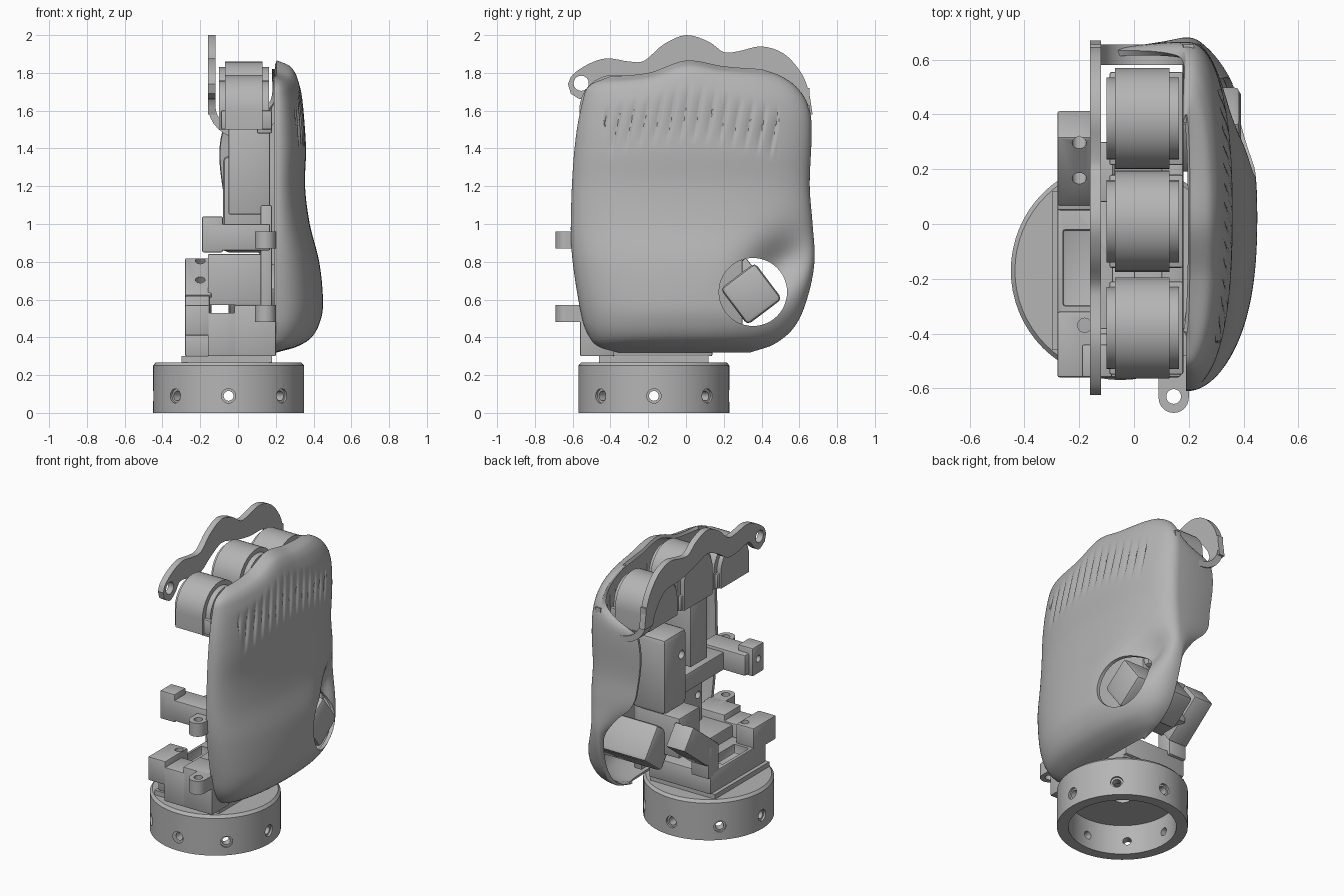
import bpy, bmesh, math
from mathutils import Matrix, Vector

cube = bpy.data.objects.get("Cube")
if cube:
    bpy.data.objects.remove(cube, do_unlink=True)

grey = bpy.data.materials.new("plain grey")
grey.use_nodes = True
grey.diffuse_color = (0.46, 0.46, 0.46, 1)
grey.node_tree.nodes["Principled BSDF"].inputs["Base Color"].default_value = (0.46, 0.46, 0.46, 1)


def finish(name, bm):
    bmesh.ops.recalc_face_normals(bm, faces=bm.faces)
    mesh = bpy.data.meshes.new(name)
    bm.to_mesh(mesh)
    bm.free()
    mesh.materials.append(grey)
    obj = bpy.data.objects.new(name, mesh)
    bpy.context.collection.objects.link(obj)
    soften(obj)
    return obj


def activate(obj):
    bpy.ops.object.select_all(action='DESELECT')
    obj.select_set(True)
    bpy.context.view_layer.objects.active = obj


def soften(obj):
    activate(obj)
    bpy.ops.object.shade_smooth_by_angle(angle=math.radians(35))


def modify(obj, kind, **settings):
    mod = obj.modifiers.new(kind.lower(), kind)
    for key, value in settings.items():
        setattr(mod, key, value)
    activate(obj)
    bpy.ops.object.modifier_apply(modifier=mod.name)


def box(name, xs, ys, zs, bevel=0.008, tilt=0):
    bm = bmesh.new()
    bmesh.ops.create_cube(bm, size=1)
    size = Vector((xs[1] - xs[0], ys[1] - ys[0], zs[1] - zs[0]))
    centre = Vector((sum(xs), sum(ys), sum(zs))) / 2
    bmesh.ops.scale(bm, vec=size, verts=bm.verts)
    if bevel:
        bmesh.ops.bevel(bm, geom=bm.edges[:], offset=bevel, segments=2, affect='EDGES', profile=0.5)
    bmesh.ops.rotate(bm, matrix=Matrix.Rotation(math.radians(tilt), 3, 'X'), verts=bm.verts)
    bmesh.ops.translate(bm, vec=centre, verts=bm.verts)
    return finish(name, bm)


def rod(name, centre, radius, length, axis, sides=32):
    bm = bmesh.new()
    bmesh.ops.create_cone(bm, cap_ends=True, segments=sides, radius1=radius, radius2=radius, depth=length)
    turn = Vector((0, 0, 1)).rotation_difference(Vector(axis)).to_matrix()
    bmesh.ops.rotate(bm, matrix=turn, verts=bm.verts)
    bmesh.ops.translate(bm, vec=centre, verts=bm.verts)
    return finish(name, bm)


def cut(obj, cutter):
    modify(obj, 'BOOLEAN', operation='DIFFERENCE', object=cutter, solver='EXACT')
    bpy.data.objects.remove(cutter, do_unlink=True)
    soften(obj)


def prism(name, outline, start, offset):
    """Extrude a 2D outline; start maps a pair of numbers to a 3D point."""
    bm = bmesh.new()
    face = bm.faces.new([bm.verts.new(start(a, b)) for a, b in outline])
    grown = bmesh.ops.extrude_face_region(bm, geom=[face])["geom"]
    bmesh.ops.translate(bm, vec=offset, verts=[v for v in grown if isinstance(v, bmesh.types.BMVert)])
    return finish(name, bm)


def curve_at(table, t):
    """Smooth value from (position, value) pairs."""
    t = min(max(t, table[0][0]), table[-1][0])
    i = next(k for k in range(len(table) - 1) if t <= table[k + 1][0])

    def slope(k):
        a, b = table[max(k - 1, 0)], table[min(k + 1, len(table) - 1)]
        return (b[1] - a[1]) / (b[0] - a[0])
    (p, u), (q, v) = table[i], table[i + 1]
    w = q - p
    s = (t - p) / w
    ease = s * s * (3 - 2 * s)
    return u + (v - u) * ease + w * s * (1 - s) * (slope(i) * (1 - s) - slope(i + 1) * s)


def dense(points, steps=4):
    """Round off an open run of points."""
    xs = [(i, p[0]) for i, p in enumerate(points)]
    ys = [(i, p[1]) for i, p in enumerate(points)]
    count = (len(points) - 1) * steps
    return [(curve_at(xs, i / steps), curve_at(ys, i / steps)) for i in range(count + 1)]


# Base ring with radial screw holes
ring_centre = Vector((-0.05, -0.17, 0))
bm = bmesh.new()
profile = [(0.05, 0.2), (0.33, 0.2), (0.33, 0), (0.4, 0), (0.4, 0.25), (0.385, 0.268), (0.05, 0.268), (0.05, 0.2)]
loop = [bm.verts.new((r, 0, z)) for r, z in profile]
edges = [bm.edges.new(pair) for pair in zip(loop, loop[1:])]
bmesh.ops.spin(bm, geom=loop + edges, cent=(0, 0, 0), axis=(0, 0, 1), angle=math.tau, steps=64)
bmesh.ops.remove_doubles(bm, verts=bm.verts, dist=0.0001)
bmesh.ops.translate(bm, vec=ring_centre, verts=bm.verts)
ring = finish("base_ring", bm)
for i in range(8):
    out = Vector((math.cos(i * math.pi / 4), math.sin(i * math.pi / 4), 0))
    height = Vector((0, 0, 0.09))
    cut(ring, rod("hole", ring_centre + height + out * 0.37, 0.026, 0.2, out, sides=20))
    cut(ring, rod("countersink", ring_centre + height + out * 0.42, 0.038, 0.07, out, sides=20))
box("base_step", (-0.3, 0.18), (-0.46, 0.12), (0.25, 0.3), 0)

# Curved outer shell: horizontal sections lofted upward
depth = [(0.32, 0.205), (0.35, 0.31), (0.4, 0.39), (0.5, 0.44), (0.6, 0.45), (0.8, 0.43), (1, 0.38), (1.2, 0.355),
         (1.4, 0.36), (1.6, 0.345), (1.7, 0.325), (1.78, 0.28), (1.81, 0.205)]
front = [(0.32, -0.36), (0.35, -0.46), (0.4, -0.51), (0.5, -0.55), (0.8, -0.6), (1, -0.61), (1.4, -0.59),
         (1.7, -0.54), (1.77, -0.5), (1.81, -0.4)]
back = [(0.32, 0.34), (0.36, 0.46), (0.45, 0.57), (0.6, 0.64), (0.8, 0.68), (1, 0.67), (1.2, 0.655), (1.5, 0.665),
        (1.62, 0.65), (1.72, 0.59), (1.78, 0.5), (1.81, 0.4)]
wrap = [(0.32, 0.18), (0.75, 0.16), (0.9, 0.07), (1, -0.03), (1.1, -0.07), (1.5, -0.08), (1.58, 0.08), (1.65, 0.17), (1.81, 0.18)]
crest = [(-0.6, -0.03), (-0.45, -0.03), (-0.2, -0.01), (0, 0.055), (0.2, 0.025), (0.4, 0.01), (0.6, 0)]


def shell_point(s, z):
    lo, hi = curve_at(front, z), curve_at(back, z)
    v = math.sin(s * math.pi / 2)
    y = (lo + hi) / 2 + v * (hi - lo) / 2
    bulge = (curve_at(depth, z) - 0.19) * max(0, 1 - abs(v) ** 2.4) ** (1 / 2.4)
    # hollow running from the thumb opening up to the rear edge
    along, across = (y - 0.52) * 0.8 + (z - 0.8) * 0.6, (z - 0.8) * 0.8 - (y - 0.52) * 0.6
    x = 0.19 + bulge * (1 - 0.6 * math.exp(-(along / 0.2) ** 2 - (across / 0.13) ** 2))
    # slanted finger ridges: slow rise, short fall
    u = ((y - 0.2 * (z - 1.5)) / 0.07) % 1
    middle = 1.48 + 0.09 * math.cos(y * 3.2)
    fade = max(0, 1 - (abs(z - middle) / 0.14) ** 2) * (abs(y - 0.03) < 0.46)
    x -= 0.012 * fade * (u / 0.75 if u < 0.75 else (1 - u) / 0.25) ** 2
    lift = min(max((z - 1.5) / 0.3, 0), 1)
    return x, y, z + curve_at(crest, y) * lift


bm = bmesh.new()
columns, flange, rows = 280, 10, 80
grid = []
for r in range(rows + 1):
    z = 1.065 - 0.745 * math.cos(math.pi * r / rows)
    row = [shell_point(-1 + 2 * c / columns, z) for c in range(columns + 1)]
    x, y, h = row[-1]
    edge = curve_at(wrap, z)
    row += [(x + (edge - x) * k / flange, y - 0.03 * (k / flange) ** 2, h) for k in range(1, flange + 1)]
    grid.append([bm.verts.new(p) for p in row])
for low, high in zip(grid, grid[1:]):
    for c in range(len(low) - 1):
        bm.faces.new((low[c], low[c + 1], high[c + 1], high[c]))
shell = finish("outer_shell", bm)
middle_face = min(shell.data.polygons, key=lambda f: (f.center - Vector((0.36, 0, 1.2))).length)
modify(shell, 'SOLIDIFY', thickness=0.022, offset=-1 if middle_face.normal.x > 0 else 1)
cut(shell, rod("thumb_opening", (0.35, 0.355, 0.64), 0.18, 0.5, (1, 0, 0), sides=48))

# Knuckle guard: wavy plate, pivot eye and rear loop
top_edge = [(-0.625, 1.74), (-0.6, 1.79), (-0.52, 1.845), (-0.42, 1.877), (-0.3, 1.86), (-0.22, 1.865), (-0.12, 1.95),
            (0, 2), (0.12, 1.965), (0.2, 1.91), (0.28, 1.915), (0.4, 1.94), (0.52, 1.9), (0.61, 1.8), (0.65, 1.7), (0.67, 1.58)]
low_edge = [(0.58, 1.58), (0.55, 1.66), (0.45, 1.76), (0.3, 1.77), (0.15, 1.8), (0, 1.84), (-0.12, 1.79), (-0.22, 1.73),
            (-0.32, 1.73), (-0.44, 1.75), (-0.49, 1.7), (-0.55, 1.66), (-0.61, 1.69)]
guard = prism("knuckle_guard", dense(top_edge) + dense(low_edge), lambda a, b: (-0.16, a, b), (0.04, 0, 0))
cut(guard, rod("eye_hole", (-0.14, -0.555, 1.745), 0.04, 0.2, (1, 0, 0)))
arc = [(math.cos(t * math.pi / 16), math.sin(t * math.pi / 16)) for t in range(16, 33)]
outer = [(-0.16, 1.72)] + [(0.03 + 0.19 * c, 1.63 + 0.18 * s) for c, s in arc]
inner = [(0.03 + 0.15 * c, 1.63 + 0.14 * s) for c, s in reversed(arc)] + [(-0.12, 1.72)]
prism("guard_rear_loop", outer + inner, lambda a, b: (a, 0.58, b), (0, 0.075, 0))

# Three knuckle barrels with side flanges
for label, y, top in (("front", -0.38, 1.79), ("middle", 0.01, 1.86), ("rear", 0.385, 1.8)):
    for part, xs, half, rise in (("barrel", (-0.07, 0.13), 0.185, 0),
                                 ("inner_flange", (-0.1, -0.07), 0.15, 0.03),
                                 ("outer_flange", (0.13, 0.165), 0.15, 0.03)):
        dome = [(y + half * c, top - rise - half * (1 + s)) for c, s in arc]
        outline = [(y - half, 1.5)] + dome + [(y + half, 1.5)]
        prism(label + "_knuckle_" + part, outline, lambda a, b: (xs[0], a, b), (xs[1] - xs[0], 0, 0))
    box(label + "_knuckle_foot", (-0.09, 0.18), (y - 0.17, y + 0.17), (1.5, 1.6))

# Inner frame
panel = box("inner_panel", (0.12, 0.18), (-0.35, 0.3), (0.42, 1.1))
for y, z in ((-0.3, 0.7), (-0.1, 0.95), (-0.1, 0.7), (0.1, 0.95)):
    cut(panel, rod("panel_hole", (0.1, y, z), 0.025, 0.1, (1, 0, 0), sides=20))
box("knuckle_rail", (0.1, 0.18), (-0.54, 0.54), (1.48, 1.54))
box("middle_column", (-0.05, 0.17), (-0.16, 0.02), (1.05, 1.52))
column = box("rear_column", (-0.08, 0.17), (0.1, 0.34), (0.85, 1.36), 0.03)
cut(column, rod("column_hole", (-0.08, 0.16, 1.2), 0.028, 0.12, (1, 0, 0), sides=20))
box("upper_arm", (-0.16, 0.17), (-0.56, -0.4), (0.86, 1))
lug = box("upper_arm_lug", (-0.19, -0.08), (-0.56, -0.44), (0.85, 1.04))
cut(lug, rod("lug_hole", (-0.19, -0.5, 0.95), 0.022, 0.06, (1, 0, 0), sides=20))
box("upper_arm_bridge", (0, 0.17), (-0.45, 0.1), (0.86, 0.98))
box("lower_arm", (-0.02, 0.2), (-0.56, -0.38), (0.3, 0.57))
box("lower_arm_step", (-0.16, 0), (-0.56, -0.38), (0.3, 0.53))
ledge = box("lower_arm_ledge", (-0.28, -0.15), (-0.56, -0.32), (0.41, 0.57))
cut(ledge, rod("ledge_hole", (-0.18, -0.37, 0.5), 0.026, 0.4, (0, 0, 1), sides=20))
floor = box("frame_floor", (-0.28, 0.18), (-0.45, 0.14), (0.3, 0.44))
cut(floor, box("floor_pocket", (-0.26, -0.15), (-0.3, -0.02), (0.38, 0.5), 0.01))
box("floor_step", (-0.08, 0.18), (-0.45, -0.05), (0.4, 0.52))

# Mounting tabs at the front
for label, z in (("lower", 0.525), ("upper", 0.915)):
    tab = box(label + "_tab", (0.09, 0.2), (-0.635, -0.48), (z - 0.045, z + 0.045), 0)
    end = rod(label + "_tab_end", (0.145, -0.635, z), 0.055, 0.09, (0, 0, 1))
    for part in (tab, end):
        cut(part, rod("tab_hole", (0.145, -0.63, z), 0.027, 0.3, (0, 0, 1), sides=20))

# Tilted thumb mount passing through the shell opening
box("thumb_block", (-0.05, 0.39), (0.23, 0.46), (0.51, 0.75), 0.025, 37)
clamp = box("thumb_clamp", (-0.28, -0.14), (0.08, 0.4), (0.58, 0.74), 0.008, 38)
for y, z in ((0.17, 0.7), (0.3, 0.8)):
    cut(clamp, rod("clamp_hole", (-0.2, y, z), 0.026, 0.2, (0, -0.62, 0.79), sides=20))
box("thumb_bridge", (-0.16, 0.17), (0.08, 0.3), (0.57, 0.84))
box("thumb_lower_bracket", (-0.28, -0.15), (0.05, 0.16), (0.41, 0.62))
